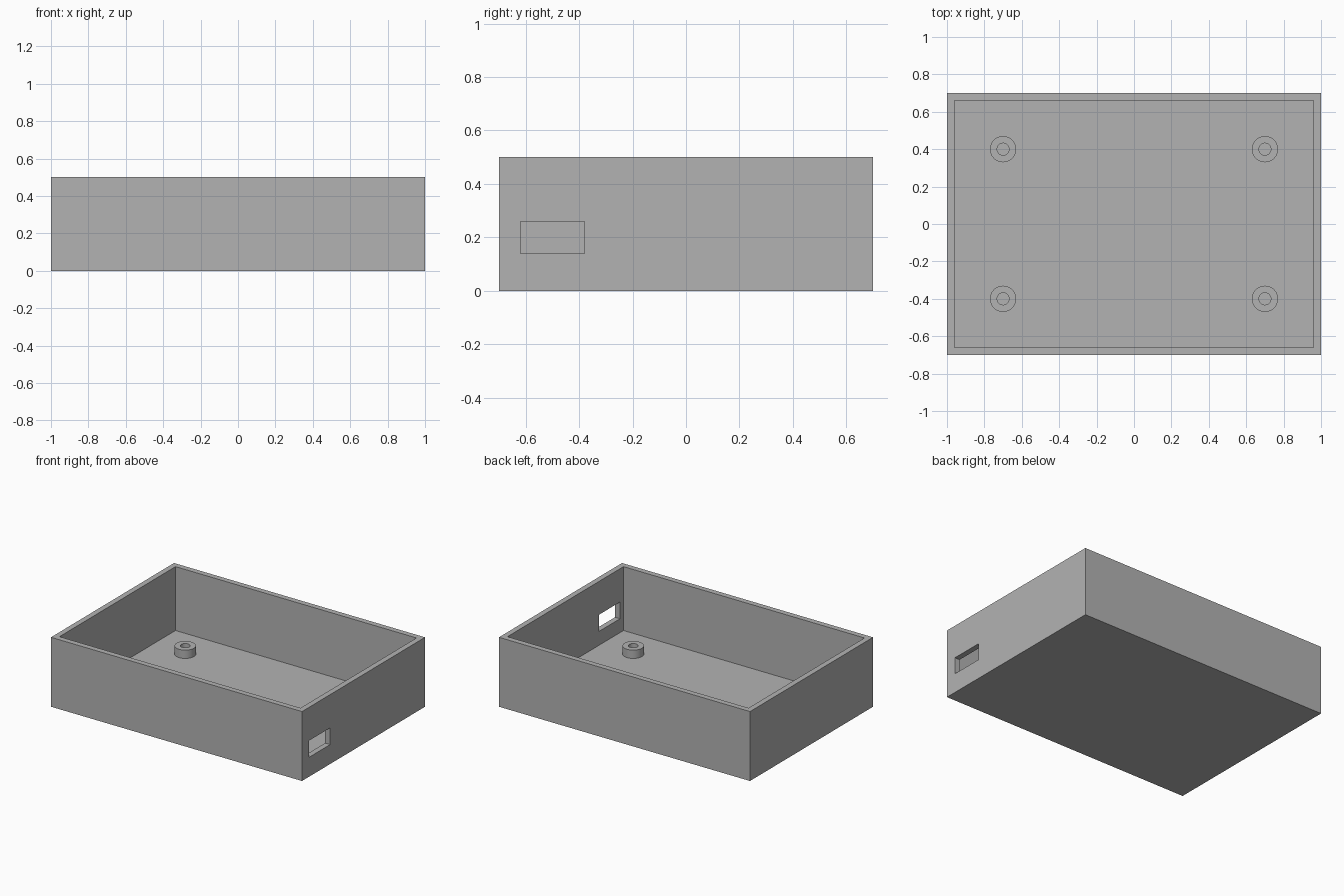
import bpy
import bmesh
from mathutils import Matrix, Vector

cube = bpy.data.objects.get("Cube")
if cube:
    bpy.data.objects.remove(cube, do_unlink=True)

LENGTH, DEPTH, HEIGHT = 2.0, 1.4, 0.5
WALL = 0.04
POST_TOP, POST_R, HOLE_R = 0.10, 0.07, 0.032

grey = bpy.data.materials.new("plain grey")
grey.use_nodes = True
colour = (0.45, 0.45, 0.45, 1.0)
grey.diffuse_color = colour
grey.node_tree.nodes["Principled BSDF"].inputs["Base Color"].default_value = colour


def make_object(name, bm):
    mesh = bpy.data.meshes.new(name)
    bmesh.ops.recalc_face_normals(bm, faces=bm.faces)
    bm.to_mesh(mesh)
    bm.free()
    mesh.materials.append(grey)
    obj = bpy.data.objects.new(name, mesh)
    bpy.context.collection.objects.link(obj)
    return obj


def box(name, low, high):
    low, high = Vector(low), Vector(high)
    bm = bmesh.new()
    bmesh.ops.create_cube(bm, size=1, matrix=Matrix.Translation((low + high) / 2)
                          @ Matrix.Diagonal((high - low).to_4d()))
    return make_object(name, bm)


def cut(target, cutter):
    mod = target.modifiers.new(cutter.name, "BOOLEAN")
    mod.operation = "DIFFERENCE"
    mod.solver = "EXACT"
    mod.object = cutter
    cutter.hide_render = True
    cutter.hide_set(True)
    bpy.context.view_layer.objects.active = target
    bpy.ops.object.modifier_apply(modifier=mod.name)
    bpy.data.objects.remove(cutter, do_unlink=True)


# Open tray with a rectangular port through one end wall
x, y = LENGTH / 2, DEPTH / 2
tray = box("tray", (-x, -y, 0), (x, y, HEIGHT))
cut(tray, box("cavity_cutter", (WALL - x, WALL - y, WALL),
              (x - WALL, y - WALL, HEIGHT + WALL)))
cut(tray, box("port_cutter", (x - 2 * WALL, -0.62, 0.14), (x + WALL, -0.38, 0.26)))


# Hollow mounting posts standing on the floor
def mounting_post(name, px, py, sides=48):
    bm = bmesh.new()
    profile = [(HOLE_R, WALL), (HOLE_R, POST_TOP), (POST_R, POST_TOP), (POST_R, WALL)]
    verts = [bm.verts.new((r, 0, z)) for r, z in profile]
    edges = [bm.edges.new(pair) for pair in zip(verts, verts[1:])]
    bmesh.ops.spin(bm, geom=verts + edges, axis=(0, 0, 1), cent=(0, 0, 0),
                   angle=6.283185, steps=sides, use_merge=True)
    bmesh.ops.remove_doubles(bm, verts=bm.verts, dist=0.0001)
    obj = make_object(name, bm)
    # The open profile is oriented by its top ring
    if any(p.normal.z < -0.5 for p in obj.data.polygons):
        obj.data.flip_normals()
    obj.location = (px, py, 0)
    bpy.ops.object.select_all(action="DESELECT")
    obj.select_set(True)
    bpy.context.view_layer.objects.active = obj
    bpy.ops.object.shade_smooth_by_angle()


for end, px in (("right", -0.7), ("left", 0.7)):
    for side, py in (("front", -0.4), ("back", 0.4)):
        mounting_post(f"{side}_{end}_post", px, py)
